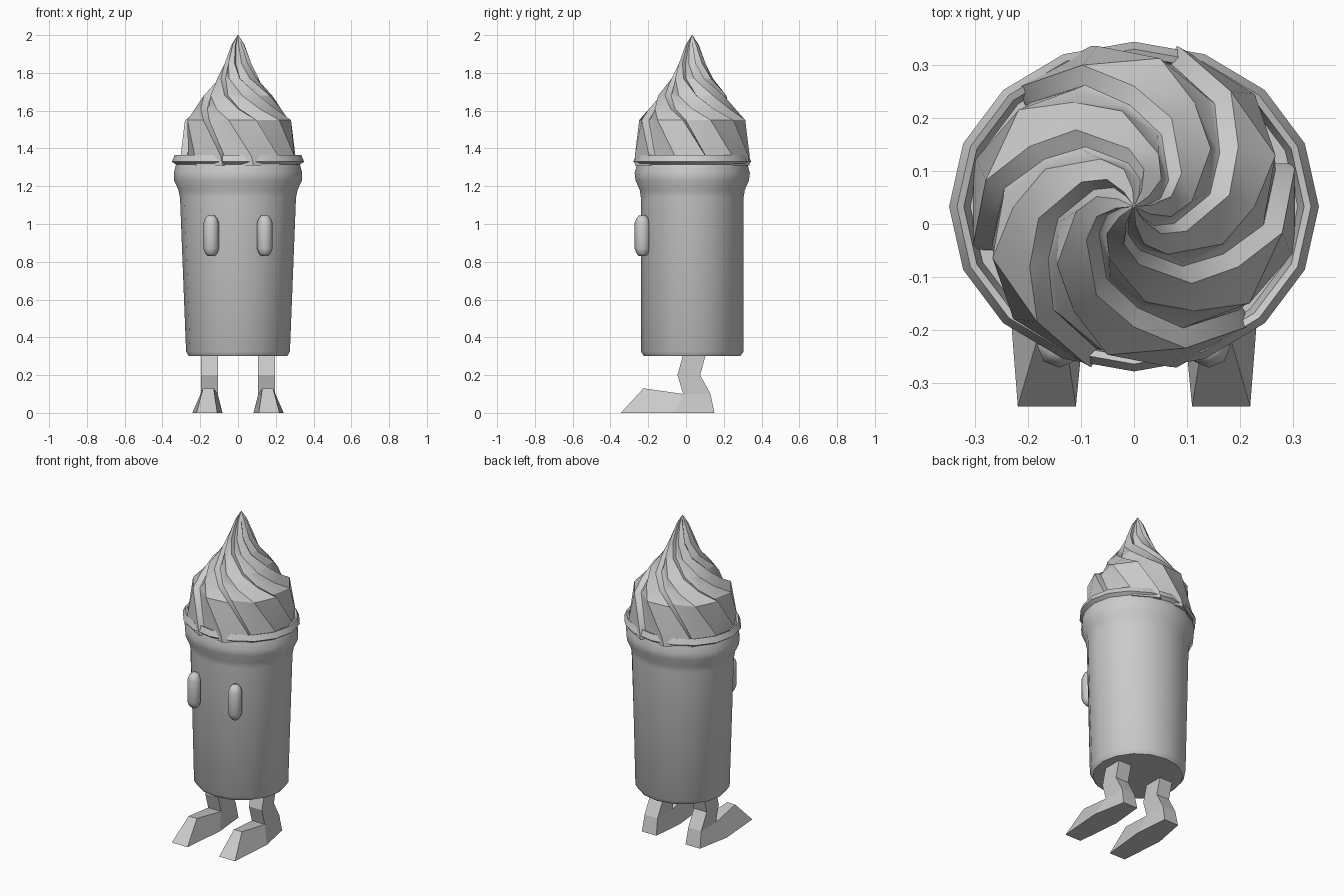
import bpy, bmesh, math
from math import sin, cos, radians

old = bpy.data.objects.get("Cube")
if old:
    bpy.data.objects.remove(old, do_unlink=True)

grey = bpy.data.materials.new("plain_grey")
grey.use_nodes = True
colour = (0.6, 0.6, 0.6, 1)
grey.diffuse_color = colour
grey.node_tree.nodes["Principled BSDF"].inputs["Base Color"].default_value = colour
CY = 0.033  # cup axis, slightly behind the middle


def finish(name, bm, angle=None):
    bmesh.ops.recalc_face_normals(bm, faces=bm.faces)
    mesh = bpy.data.meshes.new(name)
    bm.to_mesh(mesh)
    bm.free()
    mesh.materials.append(grey)
    obj = bpy.data.objects.new(name, mesh)
    bpy.context.collection.objects.link(obj)
    if angle:
        bpy.ops.object.select_all(action='DESELECT')
        obj.select_set(True)
        bpy.context.view_layer.objects.active = obj
        bpy.ops.object.shade_smooth_by_angle(angle=radians(angle))
    return obj


def loft(name, rings, angle):
    """Skin a stack of equal rings and cap both ends."""
    bm = bmesh.new()
    rows = [[bm.verts.new(p) for p in ring] for ring in rings]
    for a, b in zip(rows, rows[1:]):
        for i in range(len(a)):
            j = (i + 1) % len(a)
            bm.faces.new((a[i], a[j], b[j], b[i]))
    bm.faces.new(rows[0])
    bm.faces.new(rows[-1])
    return finish(name, bm, angle)


def oval(x, y, z, rx, ry, sides):
    turn = [math.tau * i / sides for i in range(sides)]
    return [(x + rx * cos(t), y + ry * sin(t), z) for t in turn]


# Cup: oval in plan, with a bulged collar and a thin open rim
cup = [(.30, .26, .255), (.325, .275, .272), (1.14, .307, .272),
       (1.18, .315, .278), (1.23, .338, .3), (1.27, .34, .305),
       (1.315, .328, .293), (1.33, .35, .312), (1.365, .335, .298),
       (1.36, .322, .285), (1.3, .31, .275)]
loft("cup", [oval(0, CY, z, rx, ry, 16) for z, rx, ry in cup], 35)

# Swirl: six broad ridges, twisting clockwise as they rise
# each level: height, radius, twist in degrees, groove depth
levels = [(1.31, .315, 0, .89), (1.36, .312, -2, .89), (1.55, .285, -25, .87),
          (1.61, .228, -45, .84), (1.68, .182, -68, .8), (1.77, .11, -100, .75),
          (1.85, .073, -120, .72), (1.95, .034, -130, .7), (2.0, .002, -132, .7)]
rings = []
for z, r, twist, depth in levels:
    ring = []
    for tooth in range(6):
        for step, scale in ((-28, depth), (-3, 1), (27, 1), (29, depth)):
            t = radians(tooth * 60 - 12 + step + twist)
            ring.append((r * scale * cos(t), CY + r * scale * sin(t), z))
    rings.append(ring)
loft("swirl", rings, 30)

# Legs: side outline points as (y, z, half width, sideways shift)
pts = {"top_f": (-.015, .31, .045, 0), "top_b": (.105, .31, .045, 0),
       "knee_f": (-.045, .2, .045, 0), "knee_b": (.075, .2, .045, 0),
       "ankle_f": (-.015, .1, .045, 0), "ankle_b": (.13, .1, .045, 0),
       "ball": (-.06, 0, .08, .01), "heel": (.15, 0, .05, 0),
       "toe_t": (-.225, .13, .028, .005), "toe_b": (-.345, 0, .055, .013)}
sides = [("top_f", "top_b", "knee_b", "knee_f"),
         ("knee_f", "knee_b", "ankle_b", "ankle_f"),
         ("ankle_f", "ankle_b", "heel", "ball"),
         ("toe_t", "ankle_f", "ball", "toe_b")]
outline = ["top_f", "top_b", "knee_b", "ankle_b", "heel", "ball",
           "toe_b", "toe_t", "ankle_f", "knee_f"]

for label, s in (("left", 1), ("right", -1)):
    bm = bmesh.new()
    inner, outer = [{k: bm.verts.new((s * (.152 + dx + d * hw), y, z))
                     for k, (y, z, hw, dx) in pts.items()} for d in (-1, 1)]
    for quad in sides:
        bm.faces.new([inner[k] for k in quad])
        bm.faces.new([outer[k] for k in quad])
    for a, b in zip(outline, outline[1:] + outline[:1]):
        bm.faces.new((inner[a], inner[b], outer[b], outer[a]))
    finish(label + "_leg", bm)

    # Eyes: upright capsules half sunk in the cup
    eye = [(.83, .018), (.845, .032), (.87, .041),
           (1.005, .041), (1.03, .032), (1.045, .018)]
    loft(label + "_eye",
         [oval(s * .142, -.231, z, r, r, 8) for z, r in eye], 50)
